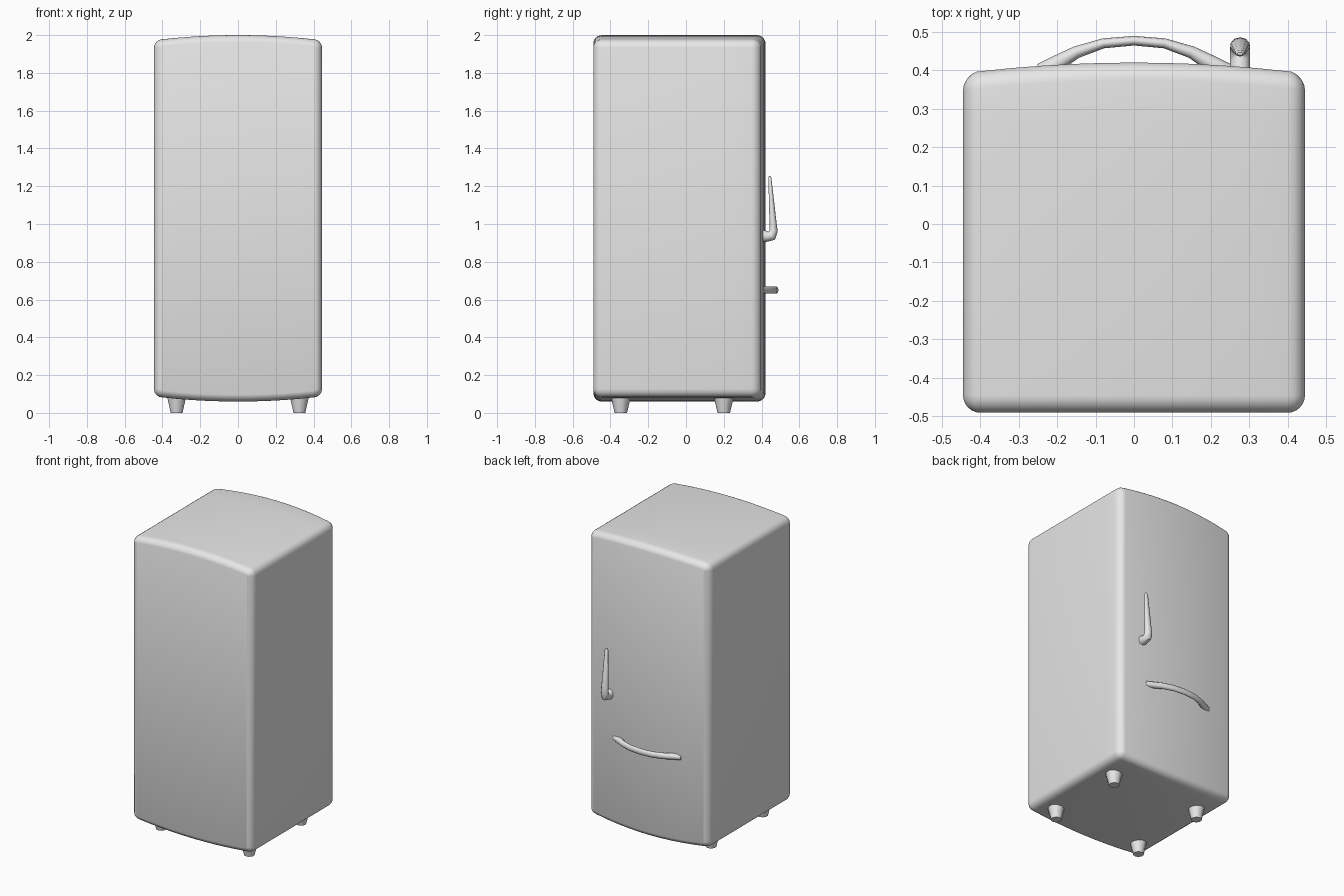
import bpy, bmesh
from math import sin, cos, pi, radians
from mathutils import Vector

cube = bpy.data.objects.get("Cube")
if cube:
    bpy.data.objects.remove(cube, do_unlink=True)

enamel = bpy.data.materials.new("light grey enamel")
enamel.use_nodes = True
grey = (0.8, 0.8, 0.8, 1)
enamel.diffuse_color = grey
enamel.node_tree.nodes["Principled BSDF"].inputs["Base Color"].default_value = grey

HALF_W, HALF_H, MID_Z, ROUND = 0.445, 0.97, 1.03, 0.045


def finish(name, bm, angle=40):
    bmesh.ops.recalc_face_normals(bm, faces=bm.faces)
    mesh = bpy.data.meshes.new(name)
    bm.to_mesh(mesh)
    bm.free()
    obj = bpy.data.objects.new(name, mesh)
    bpy.context.collection.objects.link(obj)
    mesh.materials.append(enamel)
    bpy.ops.object.select_all(action='DESELECT')
    obj.select_set(True)
    bpy.context.view_layer.objects.active = obj
    bpy.ops.object.shade_smooth_by_angle(angle=radians(angle))
    return obj


def top_row(inset):
    """Arched upper edge with rounded corners, as (x, height above middle)."""
    r = ROUND - inset
    flat = HALF_W - ROUND
    half = []
    for i in range(6):
        x = flat * i / 5
        half.append((x, HALF_H - inset - 0.022 * (x / flat) ** 2))
    edge = half[-1][1] - r
    for i in range(1, 5):
        a = pi / 2 * (1 - i / 4)
        half.append((flat + r * cos(a), edge + r * sin(a)))
    return [(-x, h) for x, h in half[:0:-1]] + half


def shell(name, y_seam, y_end, bulge):
    """Case half: straight sides from the seam, then a rounded edge and end panel."""
    bm = bmesh.new()
    side = 1 if y_end > y_seam else -1
    stations = [(y_seam, 0, 0)]
    for i in range(6):
        a = radians(78) * i / 5
        stations.append((y_end - side * ROUND * (1 - sin(a) / sin(radians(78))),
                         ROUND * (1 - cos(a)), bulge))
    rings = []
    for y, inset, b in stations:
        row = top_row(inset)
        arc = [y + b * (1 - (x / HALF_W) ** 2) for x, h in row]
        top = [bm.verts.new((x, yy, MID_Z + h)) for (x, h), yy in zip(row, arc)]
        low = [bm.verts.new((x, yy, MID_Z - h)) for (x, h), yy in zip(row, arc)]
        rings.append((top, low))
    for (t0, b0), (t1, b1) in zip(rings, rings[1:]):
        loop0, loop1 = t0 + b0[::-1], t1 + b1[::-1]
        for i in range(len(loop0)):
            j = (i + 1) % len(loop0)
            bm.faces.new((loop0[i], loop0[j], loop1[j], loop1[i]))
    for top, low in (rings[0], rings[-1]):
        for i in range(len(top) - 1):
            bm.faces.new((top[i], top[i + 1], low[i + 1], low[i]))
    return finish(name, bm)


def grip(name, path, across, sides=10):
    """Tapered elliptical bar; path holds (point, in-plane radius, across radius)."""
    bm = bmesh.new()
    pts = [Vector(p) for p, _, _ in path]
    across = Vector(across)
    rings = []
    for k, (_, r, w) in enumerate(path):
        tangent = (pts[min(k + 1, len(pts) - 1)] - pts[max(k - 1, 0)]).normalized()
        normal = across.cross(tangent)
        rings.append([bm.verts.new(pts[k] + normal * r * cos(2 * pi * i / sides)
                                   + across * w * sin(2 * pi * i / sides))
                      for i in range(sides)])
    for a, b in zip(rings, rings[1:]):
        for i in range(sides):
            j = (i + 1) % sides
            bm.faces.new((a[i], a[j], b[j], b[i]))
    bm.faces.new(rings[0])
    bm.faces.new(rings[-1])
    return finish(name, bm, 50)


# Cabinet and curved door
shell("cabinet", 0.265, -0.49, 0)
shell("door", 0.265, 0.392, 0.028)

# Upright lever handle
X = 0.276
grip("lever_handle", [
    ((X, 0.395, 0.938), 0.035, 0.028),
    ((X, 0.43, 0.934), 0.028, 0.027),
    ((X, 0.454, 0.938), 0.027, 0.027),
    ((X, 0.464, 0.962), 0.022, 0.026),
    ((X, 0.461, 1.0), 0.019, 0.024),
    ((X, 0.444, 1.245), 0.008, 0.012),
    ((X, 0.443, 1.254), 0.004, 0.007)], (1, 0, 0))

# Bowed pull bar, mirrored about the middle
half_bar = [(0.24, 0.395, 0.024), (0.205, 0.415, 0.022), (0.15, 0.447, 0.016),
            (0.08, 0.47, 0.013), (0, 0.477, 0.0125)]
bar = [((-x, y, 0.65), r, 0.02) for x, y, r in half_bar]
bar += [((x, y, 0.65), r, 0.02) for x, y, r in half_bar[-2::-1]]
grip("pull_bar", bar, (0, 0, 1))

# Tapered feet
for side, x in (("right", -0.325), ("left", 0.325)):
    for end, y in (("front", -0.345), ("rear", 0.2)):
        bm = bmesh.new()
        bmesh.ops.create_cone(bm, cap_ends=True, segments=10,
                              radius1=0.033, radius2=0.054, depth=0.09)
        bmesh.ops.translate(bm, verts=bm.verts, vec=(x, y, 0.045))
        finish(f"{end}_{side}_foot", bm)
